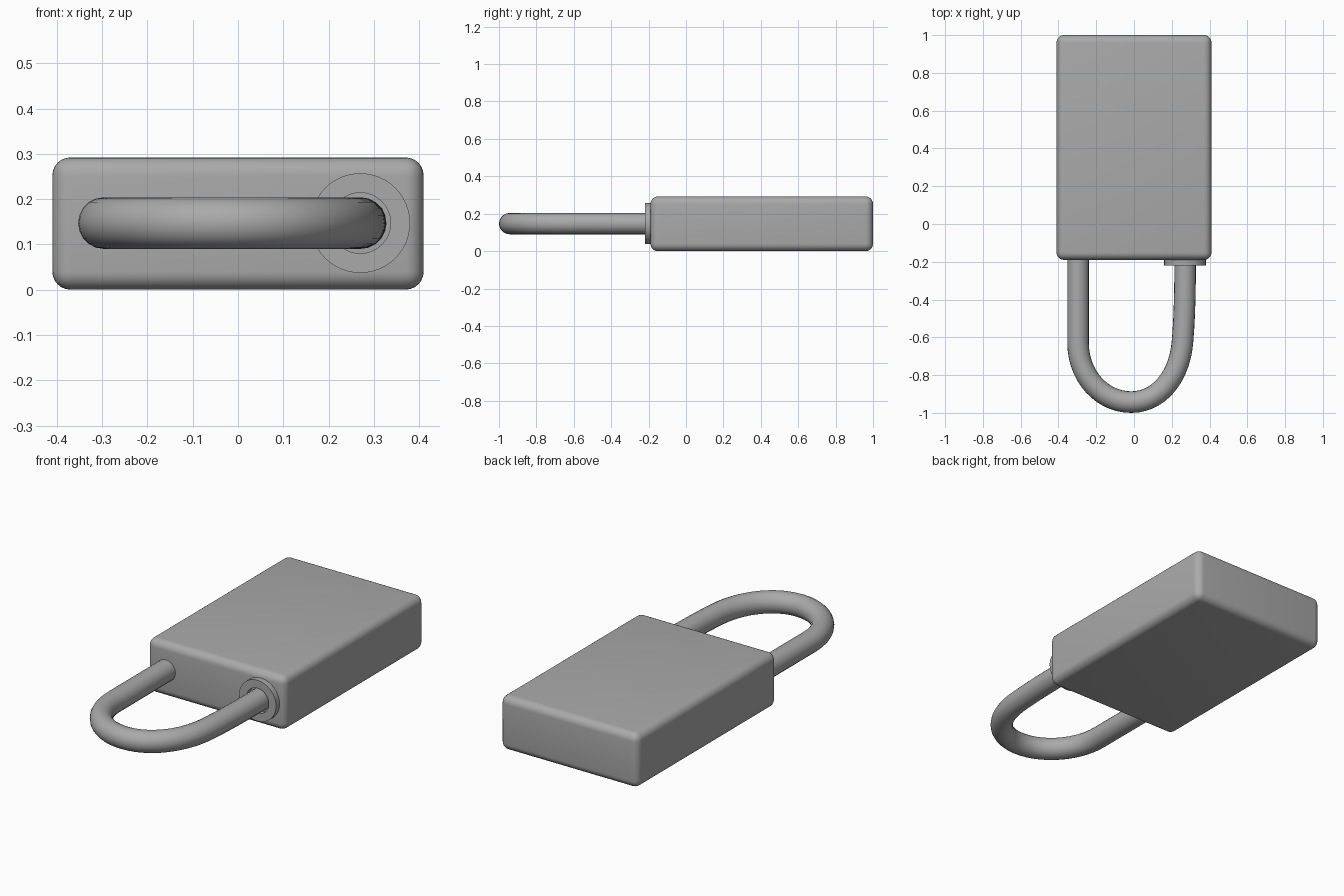
import bpy
import bmesh
import math

if "Cube" in bpy.data.objects:
    bpy.data.objects.remove(bpy.data.objects["Cube"])

grey = bpy.data.materials.new("plain grey")
grey.diffuse_color = (0.4, 0.4, 0.4, 1)
grey.use_nodes = True
grey.node_tree.nodes["Principled BSDF"].inputs["Base Color"].default_value = grey.diffuse_color
MID_Z = 0.147


def finish(obj):
    obj.data.materials.append(grey)
    bpy.ops.object.select_all(action='DESELECT')
    obj.select_set(True)
    bpy.context.view_layer.objects.active = obj
    bpy.ops.object.shade_smooth_by_angle(angle=math.radians(35))


# Lock body: rounded block
bpy.ops.mesh.primitive_cube_add(size=1, location=(0, 0.405, 0.146))
body = bpy.context.object
body.name = "lock_body"
body.scale = (0.82, 1.19, 0.292)
bpy.ops.object.transform_apply(location=False, rotation=False, scale=True)
bevel = body.modifiers.new("rounded_edges", 'BEVEL')
bevel.width = 0.04
bevel.segments = 6
bpy.ops.object.modifier_apply(modifier="rounded_edges")
finish(body)

# Collar ring around the right leg, lathed from a rectangular profile
bm = bmesh.new()
profile = [(0.067, -0.18), (0.11, -0.18), (0.11, -0.22), (0.067, -0.22)]
verts = [bm.verts.new((r, y, 0)) for r, y in profile]
edges = [bm.edges.new((verts[i], verts[(i + 1) % 4])) for i in range(4)]
bmesh.ops.spin(bm, geom=verts + edges, cent=(0, 0, 0), axis=(0, 1, 0),
               angle=math.tau, steps=48)
bmesh.ops.remove_doubles(bm, verts=bm.verts, dist=1e-4)
bmesh.ops.recalc_face_normals(bm, faces=bm.faces)
mesh = bpy.data.meshes.new("shackle_collar")
bm.to_mesh(mesh)
bm.free()
collar = bpy.data.objects.new("shackle_collar", mesh)
collar.location = (0.27, 0, MID_Z)
bpy.context.collection.objects.link(collar)
finish(collar)

# Shackle: round bar swept along a U; each row is point, tangent, handle lengths
path = [
    ((-0.296, -0.15), (0, -1), 0.1, 0.1),
    ((-0.296, -0.63), (0, -1), 0.1, 0.175),
    ((-0.015, -0.943), (1, 0), 0.155, 0.15),
    ((0.256, -0.63), (0.09, 1), 0.175, 0.12),
    ((0.271, -0.15), (0, 1), 0.22, 0.1),
]
curve = bpy.data.curves.new("shackle", 'CURVE')
curve.dimensions = '3D'
curve.bevel_depth = 0.057
curve.bevel_resolution = 8
curve.resolution_u = 14
curve.use_fill_caps = True
spline = curve.splines.new('BEZIER')
spline.bezier_points.add(len(path) - 1)
for bp, ((x, y), (tx, ty), before, after) in zip(spline.bezier_points, path):
    bp.handle_left_type = bp.handle_right_type = 'FREE'
    bp.co = (x, y, MID_Z)
    bp.handle_left = (x - tx * before, y - ty * before, MID_Z)
    bp.handle_right = (x + tx * after, y + ty * after, MID_Z)
shackle = bpy.data.objects.new("shackle", curve)
bpy.context.collection.objects.link(shackle)
bpy.ops.object.select_all(action='DESELECT')
shackle.select_set(True)
bpy.context.view_layer.objects.active = shackle
bpy.ops.object.convert(target='MESH')
shackle = bpy.context.object
shackle.name = "shackle"
finish(shackle)
